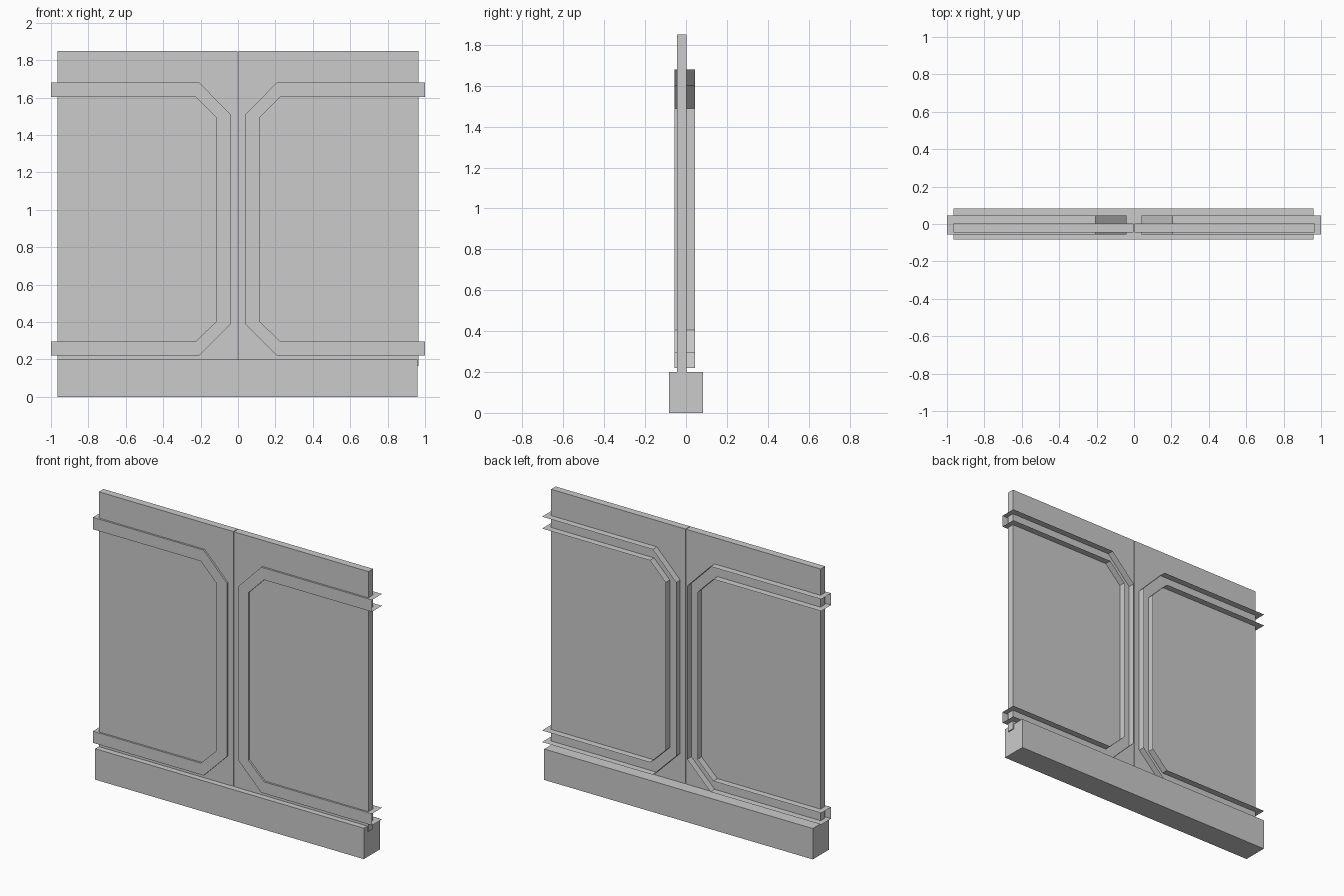
import bpy
import bmesh

if "Cube" in bpy.data.objects:
    bpy.data.objects.remove(bpy.data.objects["Cube"])


def make_object(name, bm):
    mesh = bpy.data.meshes.new(name)
    bm.to_mesh(mesh)
    bm.free()
    obj = bpy.data.objects.new(name, mesh)
    bpy.context.collection.objects.link(obj)
    return obj


def box(name, x, y, z):
    """Box from (min, max) ranges."""
    bm = bmesh.new()
    bmesh.ops.create_cube(bm, size=1)
    for v in bm.verts:
        v.co = [r[0] if c < 0 else r[1] for r, c in zip((x, y, z), v.co)]
    return make_object(name, bm)


def channel(name, side):
    """Thin sheet channel: front web with two flanges running backwards."""
    front, back = -0.057, 0.045
    outer = [(1.0, 1.68), (0.207, 1.68), (0.04, 1.51),
             (0.04, 0.387), (0.207, 0.22), (1.0, 0.22)]
    inner = [(1.0, 1.603), (0.227, 1.603), (0.114, 1.49),
             (0.114, 0.405), (0.227, 0.295), (1.0, 0.295)]
    bm = bmesh.new()
    # cross-section order: outer lip, outer corner, inner corner, inner lip
    rows = [[bm.verts.new((side * x, y, z)) for x, z in line]
            for line, y in ((outer, back), (outer, front),
                            (inner, front), (inner, back))]
    for a, b in zip(rows, rows[1:]):
        for i in range(len(a) - 1):
            quad = [a[i], a[i + 1], b[i + 1], b[i]]
            bm.faces.new(quad if side > 0 else quad[::-1])
    return make_object(name, bm)


# base beam
box("base_beam", (-0.966, 0.959), (-0.082, 0.082), (0, 0.2))

# two panels set into the beam, each with its bent channel frame
for label, side in (("left", -1), ("right", 1)):
    x = sorted((side * 0.002, side * 0.966))
    box(label + "_panel", x, (-0.045, 0.002), (0.165, 1.85))
    channel(label + "_channel_frame", side)
